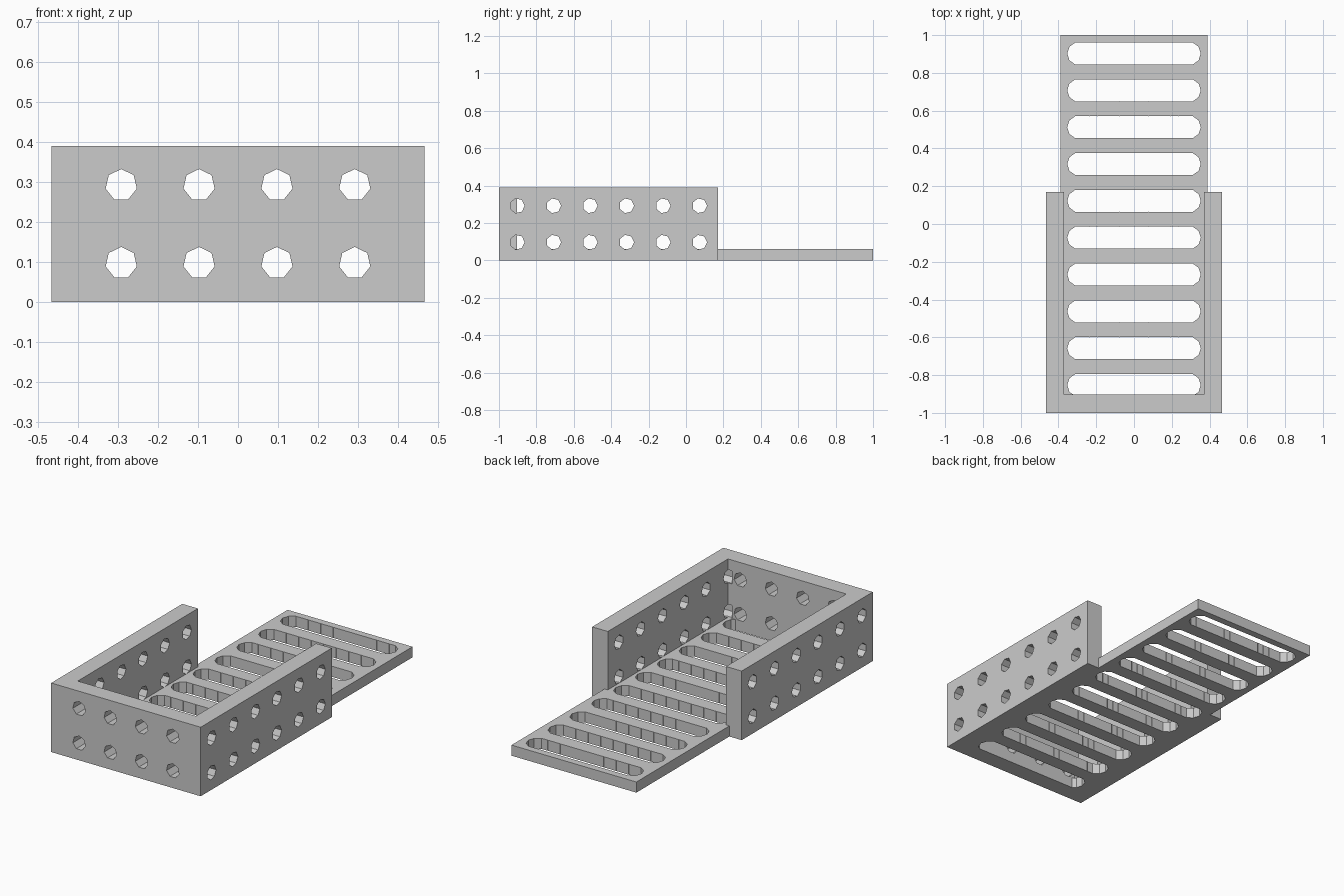
import bpy, bmesh, math
from mathutils import Matrix

if "Cube" in bpy.data.objects:
    bpy.data.objects.remove(bpy.data.objects["Cube"])

P = 0.195            # hole pitch
T = P / 2            # wall thickness
HX = 0.467           # outer half width
H = 2 * P            # wall height

grey = bpy.data.materials.new("plain grey")
grey.diffuse_color = (0.6, 0.6, 0.6, 1)
grey.use_nodes = True
grey.node_tree.nodes["Principled BSDF"].inputs["Base Color"].default_value = grey.diffuse_color


def finish(bm, name):
    bmesh.ops.recalc_face_normals(bm, faces=bm.faces)
    me = bpy.data.meshes.new(name)
    bm.to_mesh(me)
    bm.free()
    me.materials.append(grey)
    ob = bpy.data.objects.new(name, me)
    bpy.context.collection.objects.link(ob)
    return ob


def box(name, x0, x1, y0, y1, z0, z1):
    bm = bmesh.new()
    bmesh.ops.create_cube(bm, size=1)
    for v in bm.verts:
        v.co = ((x0 + x1) / 2 + v.co.x * (x1 - x0),
                (y0 + y1) / 2 + v.co.y * (y1 - y0),
                (z0 + z1) / 2 + v.co.z * (z1 - z0))
    return finish(bm, name)


def add_prism(bm, pts, depth, matrix):
    """Extrude an outline by depth along local z, centred."""
    low = [bm.verts.new(matrix @ Matrix.Translation((x, y, -depth / 2)).translation) for x, y in pts]
    top = [bm.verts.new(matrix @ Matrix.Translation((x, y, depth / 2)).translation) for x, y in pts]
    bm.faces.new(low[::-1])
    bm.faces.new(top)
    n = len(pts)
    for i in range(n):
        bm.faces.new((low[i], low[(i + 1) % n], top[(i + 1) % n], top[i]))


def cut(target, cutter):
    cutter.hide_render = True
    cutter.hide_viewport = True
    mod = target.modifiers.new("holes", 'BOOLEAN')
    mod.operation = 'DIFFERENCE'
    mod.solver = 'EXACT'
    mod.object = cutter


def ngon(n, r, start):
    return [(r * math.cos(start + 2 * math.pi * i / n),
             r * math.sin(start + 2 * math.pi * i / n)) for i in range(n)]


# Slot outline: row of overlapping ten-sided drill holes
R, STEP, N = 0.061, 0.039, 16
flat_y = R * math.sin(math.radians(72))
flat_x = R * math.cos(math.radians(72))
C = STEP * (N - 1) / 2
dip = (STEP / 2 - flat_x) * math.tan(math.radians(36))
edge = []
for i in range(N):
    cx = C - i * STEP
    edge += [(cx + flat_x, flat_y), (cx - flat_x, flat_y)]
    if i < N - 1:
        edge.append((cx - STEP / 2, flat_y - dip))
cap = [(C + R * math.cos(math.radians(a)), R * math.sin(math.radians(a))) for a in (0, 36)]
half = cap + edge + [(-cap[1][0], cap[1][1])]
slot = half + [(-x, -y) for x, y in half]

# Base plate with ten slots
base = box("base_plate", -2 * P, 2 * P, -1, 1, 0, 0.06)
bm = bmesh.new()
for i in range(10):
    add_prism(bm, slot, 0.2, Matrix.Translation((0, 1 - T - i * P, 0.03)))
cut(base, finish(bm, "slot_cutter"))

# Side hole cutter, reaching slightly past the inner faces
bm = bmesh.new()
for s in (-1, 1):
    for i in range(6):
        for z in (T, 3 * T):
            m = (Matrix.Translation((s * 0.42, -1 + T + i * P, z))
                 @ Matrix(((0, 0, 1, 0), (1, 0, 0, 0), (0, 1, 0, 0), (0, 0, 0, 1))))
            add_prism(bm, ngon(7, 0.04, 0), 0.15, m)
side_cutter = finish(bm, "side_hole_cutter")

# Front hole cutter
bm = bmesh.new()
for i in range(4):
    for z in (T, 3 * T):
        m = (Matrix.Translation(((i - 1.5) * P, -1 + T / 2, z))
             @ Matrix.Rotation(math.pi / 2, 4, 'X'))
        add_prism(bm, ngon(7, 0.04, math.pi / 2), 0.2, m)
front_cutter = finish(bm, "front_hole_cutter")

# Upright walls as one U-shaped piece
bm = bmesh.new()
xi, ye, yi = HX - T, -1 + 6 * P, -1 + T
add_prism(bm, [(-HX, -1), (HX, -1), (HX, ye), (xi, ye), (xi, yi),
               (-xi, yi), (-xi, ye), (-HX, ye)], H, Matrix.Translation((0, 0, H / 2)))
walls = finish(bm, "perforated_walls")
cut(walls, side_cutter)
cut(walls, front_cutter)
